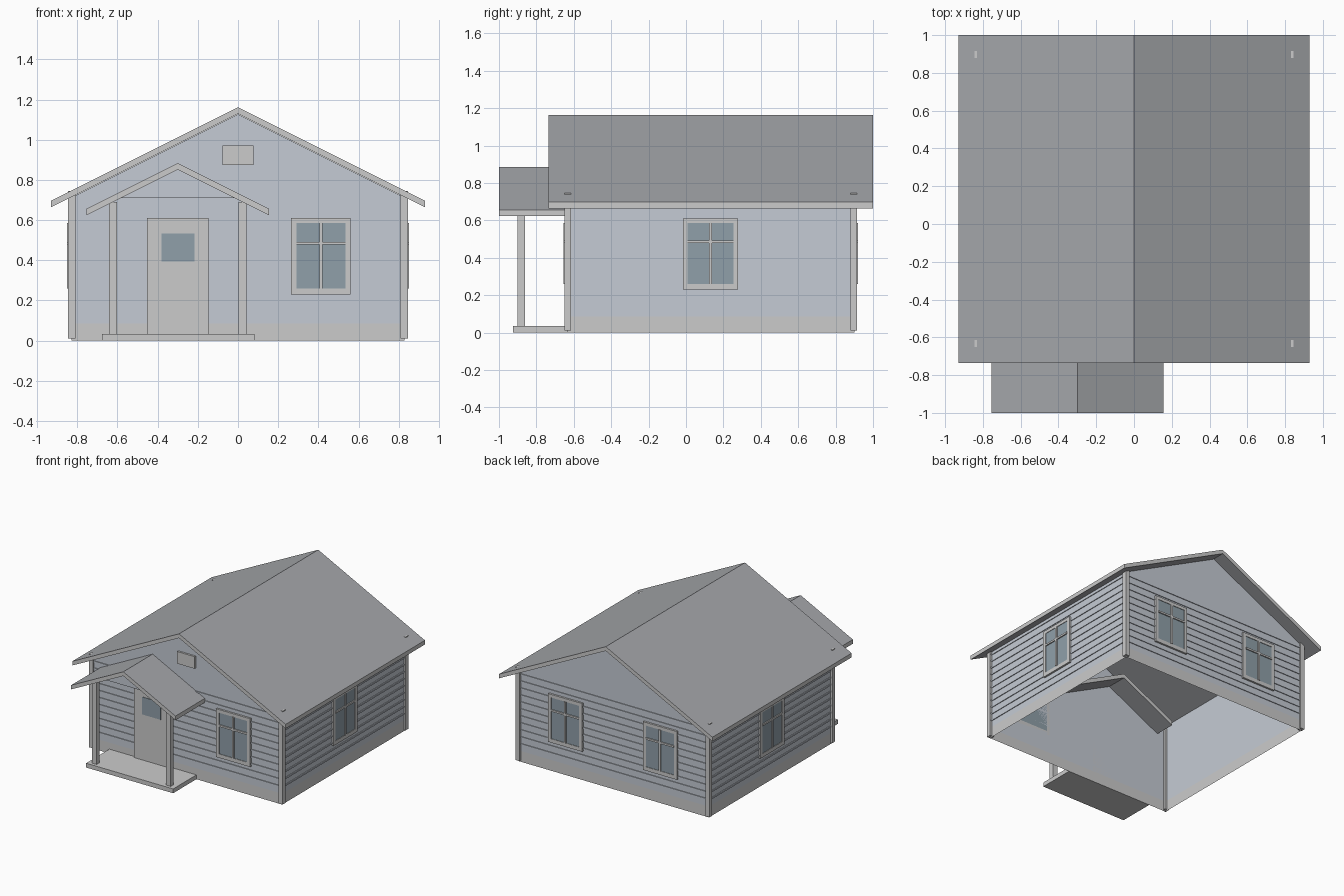
import bpy, bmesh
from math import pi
from mathutils import Matrix

if "Cube" in bpy.data.objects:
    bpy.data.objects.remove(bpy.data.objects["Cube"])

def material(name, rgb):
    m = bpy.data.materials.new(name)
    m.diffuse_color = (*rgb, 1)
    m.use_nodes = True
    m.node_tree.nodes["Principled BSDF"].inputs["Base Color"].default_value = m.diffuse_color
    return m

TRIM = material("trim", (0.69, 0.69, 0.68))
WALL = material("wall_paint", (0.56, 0.60, 0.66))
ROOF = material("roofing", (0.38, 0.39, 0.41))
GLASS = material("glass", (0.28, 0.35, 0.40))

def finish(name, bm, *mats):
    me = bpy.data.meshes.new(name)
    bm.to_mesh(me)
    bm.free()
    for m in mats:
        me.materials.append(m)
    ob = bpy.data.objects.new(name, me)
    bpy.context.collection.objects.link(ob)
    return ob

def boxes(name, mat, spans, xf=Matrix()):
    """One object from boxes given as (x0, x1, y0, y1, z0, z1)."""
    bm = bmesh.new()
    for x0, x1, y0, y1, z0, z1 in spans:
        m = Matrix.Translation(((x0 + x1) / 2, (y0 + y1) / 2, (z0 + z1) / 2))
        bmesh.ops.create_cube(bm, size=1, matrix=xf @ m @ Matrix.Diagonal((x1 - x0, y1 - y0, z1 - z0, 1)))
    return finish(name, bm, mat)

def gable_roof(name, cx, half, ridge, y0, y1, t=0.033):
    """Folded slab; dark on the slopes, light on all cut ends."""
    eave = ridge - half * 0.5
    prof = [(cx - half, eave), (cx, ridge), (cx + half, eave),
            (cx + half, eave - t), (cx, ridge - t), (cx - half, eave - t)]
    bm = bmesh.new()
    a, b = ([bm.verts.new((x, y, z)) for x, z in prof] for y in (y0, y1))
    for v in (a, b):
        for q in ((0, 1, 4, 5), (1, 2, 3, 4)):
            bm.faces.new([v[i] for i in q])
    for i in range(6):
        j = (i + 1) % 6
        bm.faces.new((a[i], a[j], b[j], b[i]))
    bmesh.ops.recalc_face_normals(bm, faces=bm.faces)
    for f in bm.faces:
        f.material_index = 0 if abs(f.normal.z) > 0.5 else 1
    return finish(name, bm, ROOF, TRIM)

# House shell: open below, base band in trim colour
X, YF, YB, BASE, PLATE, APEX = 0.83, -0.635, 0.90, 0.085, 0.712, 1.127
bm = bmesh.new()
rings = [[bm.verts.new((x, y, z)) for x, y in ((-X, YF), (X, YF), (X, YB), (-X, YB))]
         for z in (0, BASE, PLATE)]
for lo, hi, idx in ((rings[0], rings[1], 1), (rings[1], rings[2], 0)):
    for i in range(4):
        j = (i + 1) % 4
        bm.faces.new((lo[i], lo[j], hi[j], hi[i])).material_index = idx
top = rings[2]
bm.faces.new((top[0], top[1], bm.verts.new((0, YF, APEX))))
bm.faces.new((top[2], top[3], bm.verts.new((0, YB, APEX))))
finish("house_walls", bm, WALL, TRIM)

# Horizontal siding laps on the four walls
laps = []
for i in range(1, 12):
    z0 = BASE + 0.055 * i - 0.006
    z1 = z0 + 0.012
    laps += [(-X, X, YF - 0.006, YF, z0, z1), (-X, X, YB, YB + 0.006, z0, z1),
             (-X - 0.006, -X, YF, YB, z0, z1), (X, X + 0.006, YF, YB, z0, z1)]
boxes("siding_laps", WALL, laps)

# Corner boards, tips just breaking through the roof
boxes("corner_boards", TRIM, [(min(s * 0.81, s * 0.845), max(s * 0.81, s * 0.845), y, y + 0.035, 0.01, 0.746)
                              for s in (-1, 1) for y in (-0.65, 0.88)])

# Main roof and porch roof
gable_roof("main_roof", 0, 0.93, 1.162, -0.735, 1.0)
gable_roof("porch_roof", -0.3, 0.455, 0.884, -1.0, -0.47)

# Windows: frame, glass and glazing bars, local -y is outward
def window(name, x, y, turn):
    xf = Matrix.Translation((x, y, 0)) @ Matrix.Rotation(turn, 4, 'Z')
    w, g, d = 0.148, 0.122, -0.015
    boxes(name + "_frame", TRIM, [
        (-w, -g, d, 0, 0.23, 0.61), (g, w, d, 0, 0.23, 0.61),
        (-g, g, d, 0, 0.23, 0.26), (-g, g, d, 0, 0.585, 0.61),
        (-0.008, 0.008, -0.02, 0, 0.26, 0.585), (-g, g, -0.02, 0, 0.478, 0.492)], xf)
    boxes(name + "_glass", GLASS, [(-g, g, -0.011, 0, 0.26, 0.585)], xf)

window("front_window", 0.413, YF, 0)
window("right_window", X, 0.131, pi / 2)
window("left_window", -X, 0.131, -pi / 2)
for side, x in (("right", 0.413), ("left", -0.413)):
    window("back_window_" + side, x, YB, pi)

# Door with its small pane, and the attic vent
boxes("door", TRIM, [(-0.452, -0.147, YF - 0.015, YF, 0.03, 0.61)])
boxes("door_pane", GLASS, [(-0.38, -0.217, YF - 0.019, YF - 0.01, 0.395, 0.532)])
boxes("attic_vent", TRIM, [(-0.077, 0.077, YF - 0.015, YF, 0.875, 0.97)])

# Porch: deck, posts and triangular gable panel
boxes("porch_deck", TRIM, [(-0.677, 0.082, -0.925, YF, 0, 0.034)])
boxes("porch_posts", TRIM, [(x, x + 0.04, -0.9, -0.862, 0.034, 0.69) for x in (-0.643, 0.003)])
bm = bmesh.new()
bm.faces.new([bm.verts.new((x, -0.88, z)) for x, z in ((-0.582, 0.71), (-0.018, 0.71), (-0.3, 0.851))])
ext = bmesh.ops.extrude_face_region(bm, geom=bm.faces[:])["geom"]
bmesh.ops.translate(bm, vec=(0, 0.012, 0), verts=[v for v in ext if isinstance(v, bmesh.types.BMVert)])
bmesh.ops.recalc_face_normals(bm, faces=bm.faces)
finish("porch_gable", bm, WALL)
